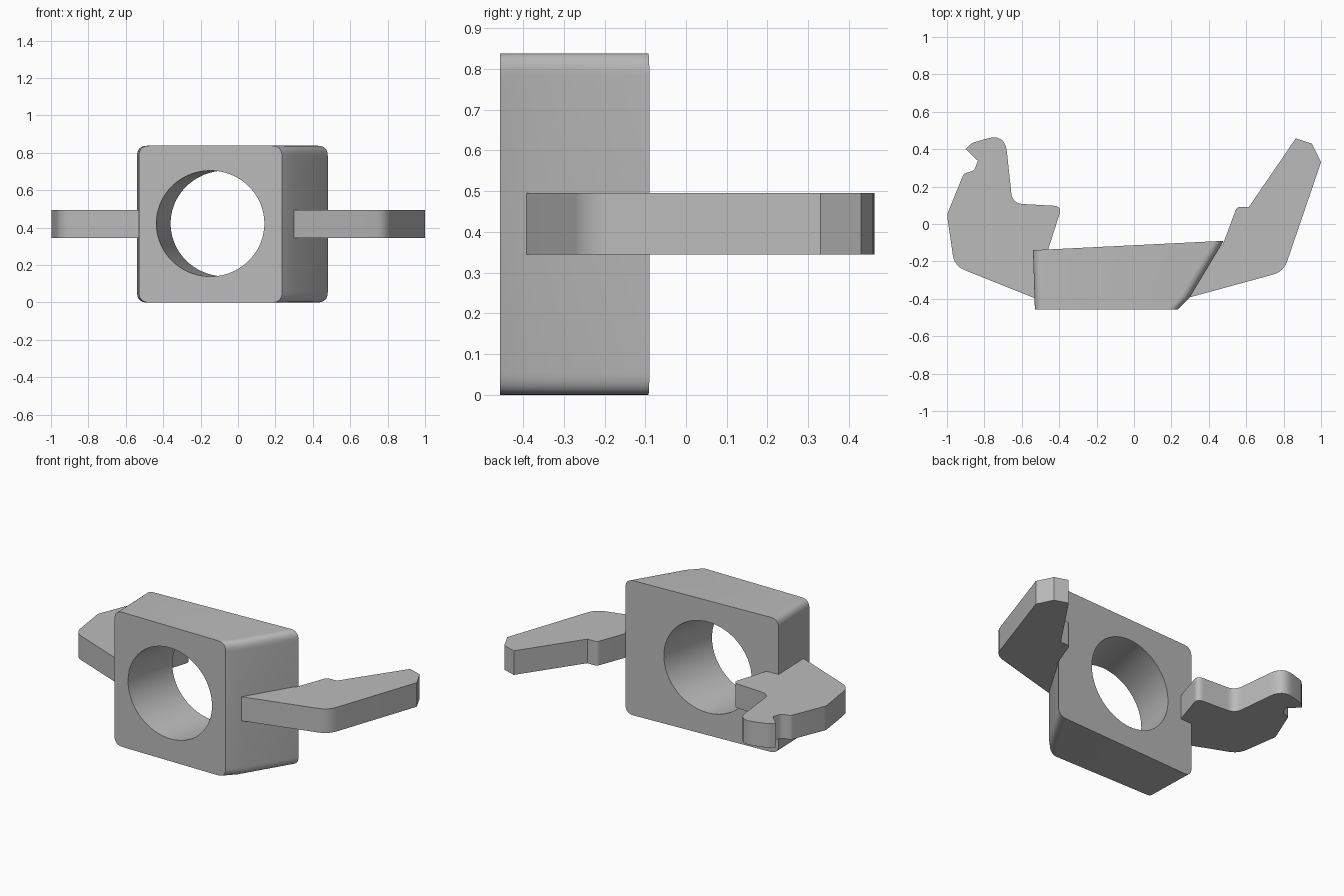
import bpy, bmesh
from math import cos, sin, pi
from mathutils import Vector, Matrix

old = bpy.data.objects.get("Cube")
if old:
    bpy.data.objects.remove(old, do_unlink=True)

grey = bpy.data.materials.new("plain grey")
grey.use_nodes = True
grey.diffuse_color = (0.5, 0.5, 0.5, 1)
grey.node_tree.nodes["Principled BSDF"].inputs["Base Color"].default_value = grey.diffuse_color


def finish(name, bm):
    bmesh.ops.recalc_face_normals(bm, faces=bm.faces)
    mesh = bpy.data.meshes.new(name)
    bm.to_mesh(mesh)
    bm.free()
    mesh.materials.append(grey)
    obj = bpy.data.objects.new(name, mesh)
    bpy.context.collection.objects.link(obj)
    return obj


def activate(obj):
    bpy.ops.object.select_all(action='DESELECT')
    obj.select_set(True)
    bpy.context.view_layer.objects.active = obj


def smooth(obj):
    activate(obj)
    bpy.ops.object.shade_smooth_by_angle(angle=pi / 6)


def loft(rings):
    """Closed solid through rings of equal point count."""
    bm = bmesh.new()
    loops = [[bm.verts.new(p) for p in ring] for ring in rings]
    n = len(loops[0])
    for a, b in zip(loops, loops[1:]):
        for i in range(n):
            j = (i + 1) % n
            bm.faces.new((a[i], a[j], b[j], b[i]))
    bm.faces.new(loops[0])
    bm.faces.new(loops[-1])
    return bm


def rounded(corners, steps=6):
    """Outline whose corners (x, y, cut) are rounded by a curve that starts cut away."""
    out = []
    for i, (x, y, cut) in enumerate(corners):
        p = Vector((x, y))
        if not cut:
            out.append(p)
            continue
        before = Vector(corners[i - 1][:2])
        after = Vector(corners[(i + 1) % len(corners)][:2])
        a = p + (before - p).normalized() * cut
        b = p + (after - p).normalized() * cut
        for k in range(steps + 1):
            t = k / steps
            out.append(a * (1 - t) ** 2 + p * 2 * t * (1 - t) + b * t * t)
    return out


# Body: rounded rectangle sections from front to slanted back
HEIGHT, R = 0.838, 0.055


def section(x0, x1, depth):
    box = [(x0, 0, R), (x1, 0, R), (x1, HEIGHT, R), (x0, HEIGHT, R)]
    return [(p.x, depth(p.x), p.y) for p in rounded(box, 8)]


body = finish("body", loft([
    section(-0.53, 0.235, lambda x: -0.457),
    section(-0.532, 0.30, lambda x: -0.39),
    section(-0.54, 0.48, lambda x: -0.14 + 0.05 * (x + 0.54) / 1.02),
]))

# Round bore, running at a slight angle through the body
bore = []
for y in (-0.6, 0.1):
    cx = -0.148 + 0.235 * (y + 0.457)
    bore.append([(cx + 0.289 * cos(a), y, 0.422 + 0.283 * sin(a))
                 for a in (2 * pi * i / 72 for i in range(72))])
cutter = finish("bore_cutter", loft(bore))
cutter.hide_render = True
cut = body.modifiers.new("bore", 'BOOLEAN')
cut.operation, cut.solver, cut.object = 'DIFFERENCE', 'EXACT', cutter
activate(body)
bpy.ops.object.modifier_apply(modifier="bore")
bpy.data.objects.remove(cutter, do_unlink=True)
smooth(body)


# Arms: flat plates with a shaped outline
def plate(name, corners):
    outline = rounded(corners)
    smooth(finish(name, loft([[(p.x, p.y, z) for p in outline] for z in (0.345, 0.495)])))


plate("hooked_arm", [
    (-0.51, -0.405, 0), (-0.96, -0.225, 0.06), (-1.0, 0.05, 0.015),
    (-0.91, 0.27, 0.015), (-0.855, 0.285, 0.02), (-0.835, 0.338, 0),
    (-0.90, 0.40, 0), (-0.87, 0.432, 0.02), (-0.69, 0.485, 0.1),
    (-0.65, 0.11, 0.055), (-0.385, 0.095, 0.045), (-0.46, -0.14, 0),
    (-0.475, -0.19, 0),
])
plate("pointed_arm", [
    (0.25, -0.405, 0), (0.80, -0.255, 0.06), (1.0, 0.33, 0),
    (0.95, 0.43, 0), (0.865, 0.458, 0), (0.615, 0.092, 0),
    (0.55, 0.092, 0.02), (0.475, -0.11, 0), (0.38, -0.13, 0),
])
